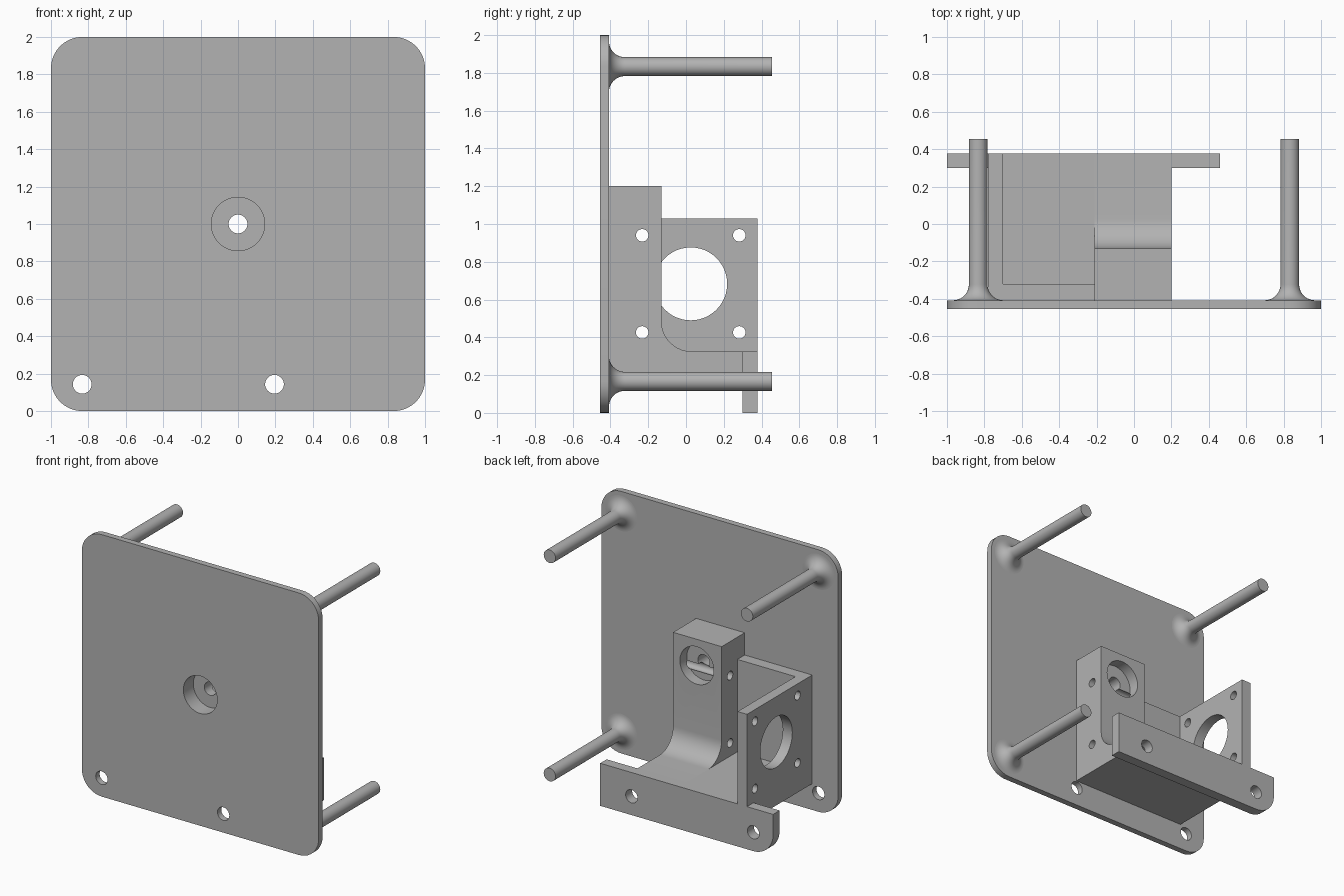
import bpy, bmesh
from math import sin, cos, pi, radians
from mathutils import Vector

if "Cube" in bpy.data.objects:
    bpy.data.objects.remove(bpy.data.objects["Cube"])

grey = bpy.data.materials.new("plain grey")
grey.use_nodes = True
COLOUR = (0.45, 0.45, 0.45, 1)
grey.diffuse_color = COLOUR
grey.node_tree.nodes["Principled BSDF"].inputs["Base Color"].default_value = COLOUR

# Main levels along y
FRONT, PLATE_BACK, UPRIGHT_BACK, BACK, TIP = -0.455, -0.408, -0.13, 0.378, 0.455
FLOOR_TOP, FLOOR_BOTTOM = 0.325, 0.2


def arc(cu, cv, r, start, end, n=10):
    """Points on an arc, angles in degrees."""
    return [(cu + r * cos(radians(start + (end - start) * i / n)),
             cv + r * sin(radians(start + (end - start) * i / n))) for i in range(n + 1)]


def finish(name, bm):
    bmesh.ops.recalc_face_normals(bm, faces=bm.faces)
    mesh = bpy.data.meshes.new(name)
    bm.to_mesh(mesh)
    bm.free()
    mesh.materials.append(grey)
    obj = bpy.data.objects.new(name, mesh)
    bpy.context.collection.objects.link(obj)
    return obj


def prism(name, outline, axis, lo, hi):
    """Extrude an outline along y (outline is x, z) or along x (outline is y, z)."""
    bm = bmesh.new()
    place = (lambda u, v: (u, lo, v)) if axis == "y" else (lambda u, v: (lo, u, v))
    face = bm.faces.new([bm.verts.new(place(u, v)) for u, v in outline])
    new = bmesh.ops.extrude_face_region(bm, geom=[face])["geom"]
    step = Vector((0, hi - lo, 0) if axis == "y" else (hi - lo, 0, 0))
    bmesh.ops.translate(bm, vec=step, verts=[g for g in new if isinstance(g, bmesh.types.BMVert)])
    return finish(name, bm)


def activate(obj):
    bpy.ops.object.select_all(action="DESELECT")
    obj.select_set(True)
    bpy.context.view_layer.objects.active = obj


def combine(obj, other, operation):
    """Apply a boolean and discard the second object."""
    activate(obj)
    mod = obj.modifiers.new("boolean", "BOOLEAN")
    mod.operation, mod.solver, mod.object = operation, "EXACT", other
    bpy.ops.object.modifier_apply(modifier=mod.name)
    bpy.data.objects.remove(other)


def drill(obj, axis, u, v, r, lo, hi):
    cutter = prism("cutter", arc(u, v, r, 0, 360, 48)[:-1], axis, lo, hi)
    cutter.hide_render = True
    combine(obj, cutter, "DIFFERENCE")


def smooth(obj):
    activate(obj)
    bpy.ops.object.shade_smooth_by_angle(angle=radians(30))


# Front panel with rounded corners
R = 0.167
outline = (arc(1 - R, 2 - R, R, 0, 90) + arc(R - 1, 2 - R, R, 90, 180)
           + arc(R - 1, R, R, 180, 270) + arc(1 - R, R, R, 270, 360))
panel = prism("front_panel", outline, "y", FRONT, PLATE_BACK)

# Floor and upright block in one stepped profile with a rounded inner corner
F = 0.16
profile = ([(PLATE_BACK, FLOOR_BOTTOM), (BACK, FLOOR_BOTTOM), (BACK, FLOOR_TOP)]
           + arc(UPRIGHT_BACK + F, FLOOR_TOP + F, F, 270, 180)
           + [(UPRIGHT_BACK, 1.2), (PLATE_BACK, 1.2)])
upright = prism("upright_block", profile, "x", -0.21, 0.2)


def box(name, x0, x1, y0, y1, z0, z1):
    return prism(name, [(x0, z0), (x1, z0), (x1, z1), (x0, z1)], "y", y0, y1)


# Side bracket: floor, wall against the panel, and mounting wall
WALL_TOP = 1.03
bracket = box("motor_bracket", -0.78, -0.21, PLATE_BACK, BACK, FLOOR_BOTTOM, WALL_TOP)
pocket = box("pocket", -0.70, 0.0, -0.32, 1.0, FLOOR_TOP, 2.0)
combine(bracket, pocket, "DIFFERENCE")

# Rear foot bar, rounded at its lower outer corner
bar_outline = [(0.46, 0), (0.46, FLOOR_TOP), (-1, FLOOR_TOP)] + arc(R - 1, R, R, 180, 270)
bar = prism("rear_foot_bar", bar_outline, "y", 0.3, BACK)

# Screw holes through the bracket and the upright
MY, MZ, S = 0.025, 0.683, 0.257
drill(bracket, "x", MY, MZ, 0.193, -0.9, -0.6)
for dy in (-S, S):
    for dz in (-S, S):
        drill(bracket, "x", MY + dy, MZ + dz, 0.033, -0.9, -0.6)
for dz in (-S, S):
    drill(upright, "x", MY - S, MZ + dz, 0.033, -0.3, 0.3)

# Bearing seats on both faces with a small through hole between them
for part in (panel, upright):
    drill(part, "y", 0, 1, 0.143, -0.6, -0.335)
drill(upright, "y", 0, 1, 0.05, -0.4, 0)
drill(upright, "y", 0, 1, 0.143, -0.215, 0)

# Guide holes in line through panel and foot bar
for x in (-0.833, 0.195):
    drill(panel, "y", x, 0.143, 0.05, -0.6, -0.3)
    drill(bar, "y", x, 0.143, 0.05, 0.2, 0.5)


# Posts with a flared root
def post(name, x, z, r=0.05, flare=0.085):
    bm = bmesh.new()
    root = [(u, v) for u, v in arc(r + flare, PLATE_BACK + flare, flare, 270, 180, 12)]
    path = [(0, PLATE_BACK)] + root + [(r, TIP), (0, TIP)]
    verts = [bm.verts.new((x + u, y, z)) for u, y in path]
    edges = [bm.edges.new(pair) for pair in zip(verts, verts[1:])]
    bmesh.ops.spin(bm, geom=verts + edges, cent=(x, 0, z), axis=(0, 1, 0),
                   angle=2 * pi, steps=40, use_merge=True)
    bmesh.ops.remove_doubles(bm, verts=bm.verts, dist=0.0001)
    return finish(name, bm)


posts = [post("upper_left_post", 1 - R, 2 - R),
         post("upper_right_post", R - 1, 2 - R),
         post("lower_left_post", 1 - R, R)]

for part in [panel, upright, bracket, bar] + posts:
    smooth(part)
